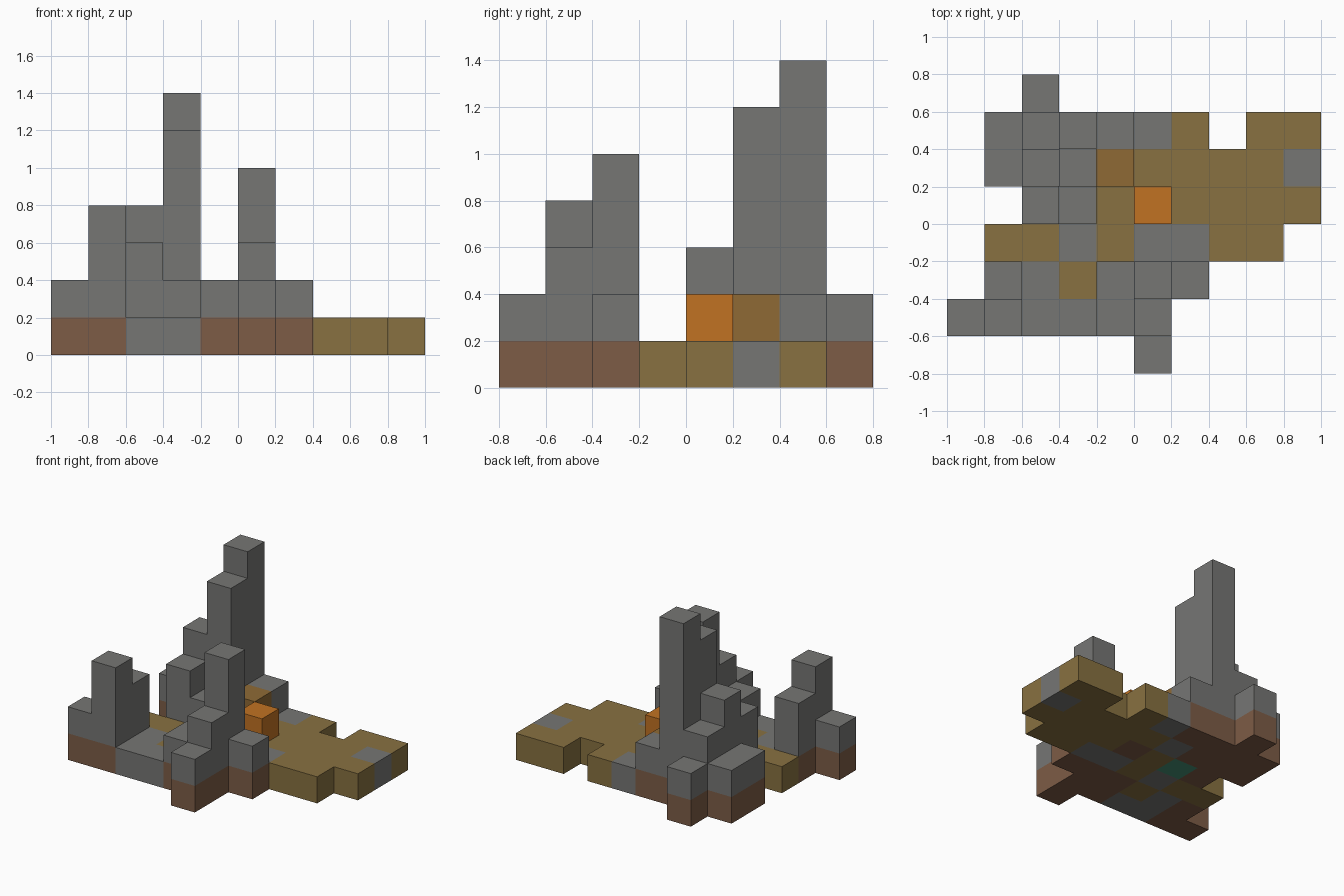
import bpy
import bmesh
from mathutils import Vector

if "Cube" in bpy.data.objects:
    bpy.data.objects.remove(bpy.data.objects["Cube"])

CELL = 0.2

# Plan of the lowest layer, back row first: s soil, g dry grass, r rock, w water
GROUND = [
    "..s.......",
    ".ssssrg.gg",
    ".sssrggggr",
    "..swgsgggg",
    ".ggrgrrgg.",
    ".srgsss...",
    "ssrrss....",
    ".....s....",
]
# Stack height of every column, in cells
HEIGHT = [
    "0020000000",
    "0237211011",
    "0246211111",
    "0032121111",
    "0111111110",
    "0311252000",
    "2411230000",
    "0000020000",
]
# Blocks above ground that are not rock: (column, row, layer)
SPECIAL = {(5, 4, 1): "o", (4, 5, 1): "b"}

# Part name, colour name and sRGB colour for each cell letter
PARTS = {
    "s": ("soil_base", "brown", (125, 92, 70)),
    "g": ("dry_grass_ground", "olive gold", (136, 113, 65)),
    "r": ("rock_towers", "grey", (118, 118, 116)),
    "w": ("water_block", "teal", (70, 145, 118)),
    "o": ("bright_block", "orange", (193, 114, 34)),
    "b": ("rusty_block", "dark orange", (143, 106, 53)),
}


def linear(value):
    c = value / 255
    return c / 12.92 if c <= 0.04045 else ((c + 0.055) / 1.055) ** 2.4


def make_material(name, rgb):
    mat = bpy.data.materials.new(name)
    color = [linear(v) for v in rgb] + [1.0]
    mat.use_nodes = True
    mat.diffuse_color = color
    bsdf = mat.node_tree.nodes["Principled BSDF"]
    bsdf.inputs["Base Color"].default_value = color
    bsdf.inputs["Roughness"].default_value = 0.9
    return mat


def read_cells():
    """Turn the two plans into a map from cell to letter."""
    cells = {}
    rows = len(GROUND)
    for r in range(rows):
        for i, letter in enumerate(GROUND[r]):
            j = rows - r - 1
            for k in range(int(HEIGHT[r][i])):
                above = SPECIAL.get((i, j, k), "r")
                cells[i, j, k] = letter if k == 0 else above
    return cells


def add_open_faces(bm, cell, cells):
    """Add only the sides of a cell that no neighbour covers."""
    offset = Vector((len(GROUND[0]) / 2, len(GROUND) / 2, 0))
    for axis in range(3):
        for side in (0, 1):
            step = list(cell)
            step[axis] += 2 * side - 1
            if tuple(step) in cells:
                continue
            a, b = (axis + 1) % 3, (axis + 2) % 3
            corners = []
            for da, db in ((0, 0), (1, 0), (1, 1), (0, 1)):
                p = Vector(cell)
                p[axis] += side
                p[a] += da
                p[b] += db
                corners.append(bm.verts.new((p - offset) * CELL))
            bm.faces.new(corners if side else corners[::-1])


# One object per kind of block
cells = read_cells()
for letter, (part, color_name, rgb) in PARTS.items():
    bm = bmesh.new()
    for cell, kind in cells.items():
        if kind == letter:
            add_open_faces(bm, cell, cells)
    bmesh.ops.remove_doubles(bm, verts=bm.verts, dist=0.001)
    mesh = bpy.data.meshes.new(part)
    bm.to_mesh(mesh)
    bm.free()
    mesh.materials.append(make_material(color_name, rgb))
    bpy.context.collection.objects.link(bpy.data.objects.new(part, mesh))
